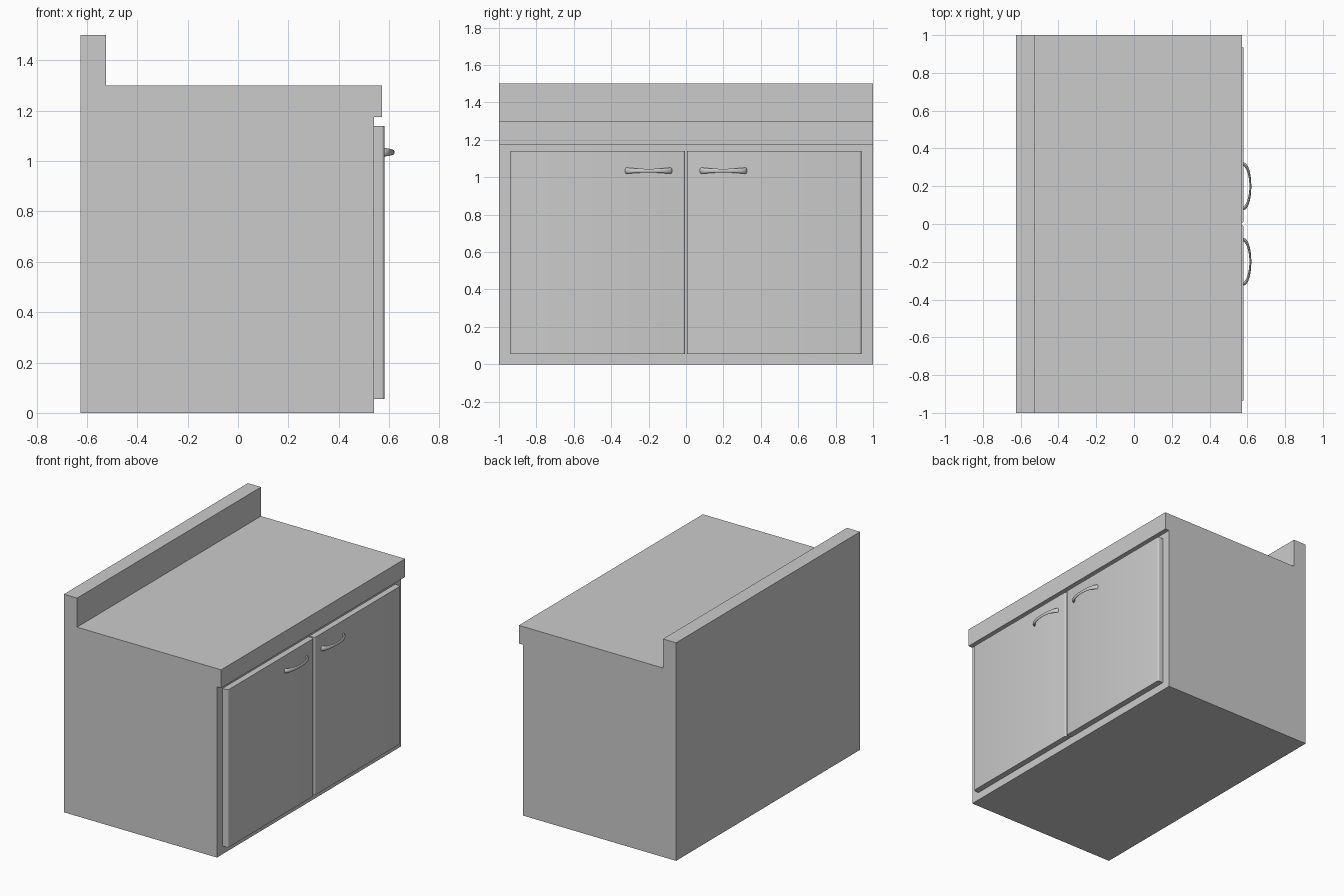
import bpy, bmesh, math

if "Cube" in bpy.data.objects:
    bpy.data.objects.remove(bpy.data.objects["Cube"])


def make_object(name, bm, smooth=False):
    bmesh.ops.recalc_face_normals(bm, faces=bm.faces)
    mesh = bpy.data.meshes.new(name)
    bm.to_mesh(mesh)
    bm.free()
    ob = bpy.data.objects.new(name, mesh)
    bpy.context.collection.objects.link(ob)
    if smooth:
        bpy.ops.object.select_all(action='DESELECT')
        ob.select_set(True)
        bpy.context.view_layer.objects.active = ob
        bpy.ops.object.shade_smooth_by_angle(angle=math.radians(40))
    return ob


def extrude_profile(points, vec):
    bm = bmesh.new()
    face = bm.faces.new([bm.verts.new(p) for p in points])
    ext = bmesh.ops.extrude_face_region(bm, geom=[face], use_keep_orig=True)
    verts = [g for g in ext['geom'] if isinstance(g, bmesh.types.BMVert)]
    bmesh.ops.translate(bm, verts=verts, vec=vec)
    return bm


# Cabinet body with overhanging worktop and backsplash
profile = [(-0.625, 0), (0.54, 0), (0.54, 1.175), (0.572, 1.175),
           (0.572, 1.30), (-0.525, 1.30), (-0.525, 1.5), (-0.625, 1.5)]
make_object("cabinet_body",
            extrude_profile([(x, -1, z) for x, z in profile], (0, 2, 0)))


# Door panel with rounded front vertical edges
def door(name, side):
    r, x0, x1, y0, y1 = 0.012, 0.538, 0.581, 0.005, 0.938
    pts = [(x0, y0), (x0, y1)]
    for cy, start in ((y1 - r, 90), (y0 + r, 0)):
        for i in range(5):
            a = math.radians(start - i * 22.5)
            pts.append((x1 - r + r * math.cos(a), cy + r * math.sin(a)))
    bm = extrude_profile([(x, side * y, 0.055) for x, y in pts], (0, 0, 1.085))
    make_object(name, bm, True)


# Arched pull handle, slim in the middle and flared at both ends
def handle(name, side, n=24, m=12):
    bm = bmesh.new()
    rings = []
    for i in range(n + 1):
        t = math.pi * i / n
        flare = abs(math.cos(t)) ** 2
        half_h = 0.010 + 0.007 * flare
        half_w = 0.005 + 0.004 * flare
        cx, cy = 0.574 + 0.042 * math.sin(t), 0.2 + 0.119 * math.cos(t)
        nx, ny = 0.119 * math.sin(t), 0.042 * math.cos(t)
        length = math.hypot(nx, ny)
        nx, ny = nx / length, ny / length
        ring = []
        for j in range(m):
            a = 2 * math.pi * j / m
            w = half_w * math.cos(a)
            ring.append(bm.verts.new((cx + nx * w, side * (cy + ny * w),
                                      1.035 + half_h * math.sin(a))))
        rings.append(ring)
    for p, q in zip(rings, rings[1:]):
        for j in range(m):
            k = (j + 1) % m
            bm.faces.new((p[j], p[k], q[k], q[j]))
    bm.faces.new(rings[0])
    bm.faces.new(rings[-1])
    make_object(name, bm, True)


for label, side in (("left", -1), ("right", 1)):
    door(label + "_door", side)
    handle(label + "_handle", side)
